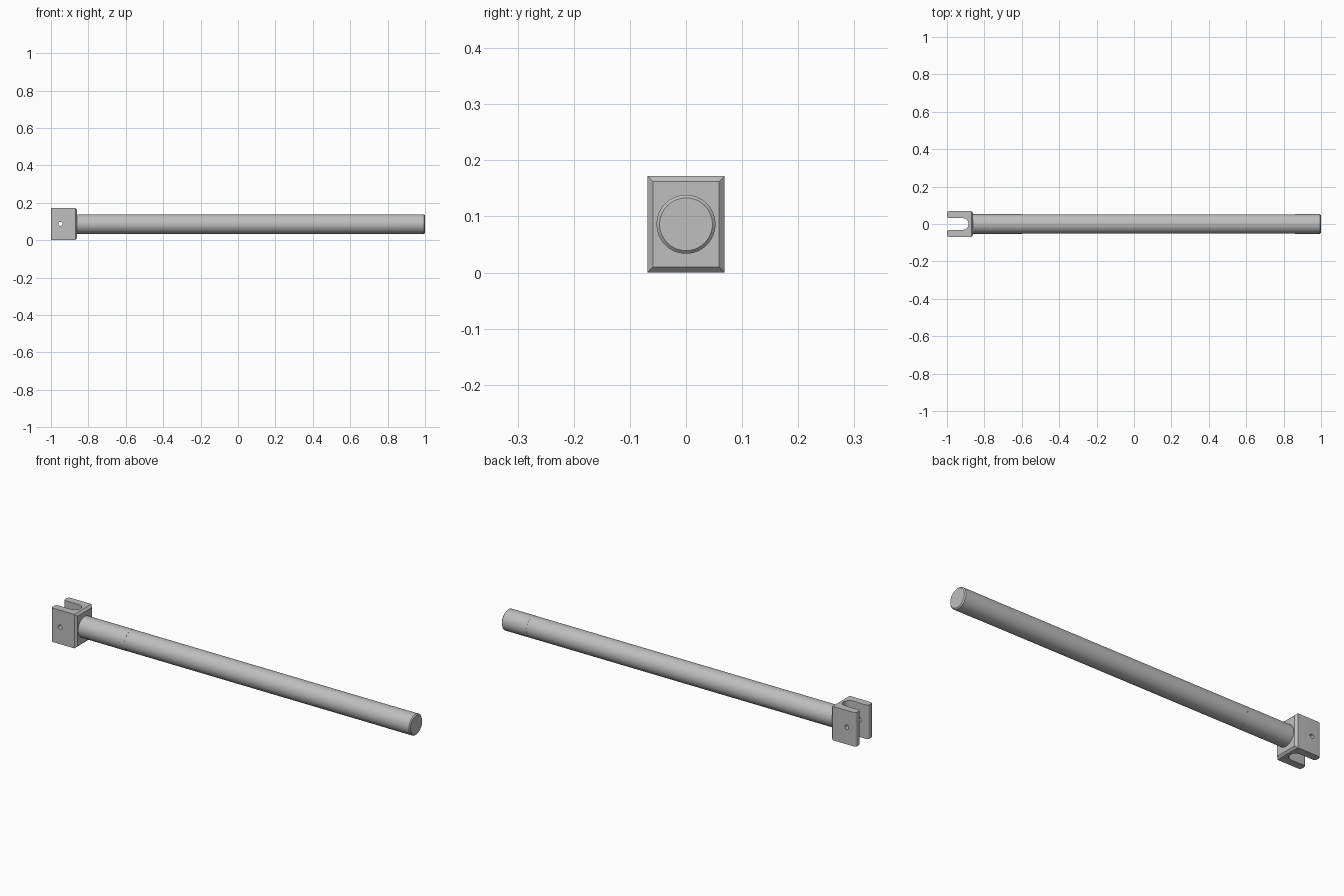
import bpy, bmesh, math
from mathutils import Matrix

cube = bpy.data.objects.get("Cube")
if cube:
    bpy.data.objects.remove(cube, do_unlink=True)

steel = bpy.data.materials.new("grey_steel")
steel.use_nodes = True
GREY = (0.52, 0.52, 0.52, 1)
steel.diffuse_color = GREY
steel.node_tree.nodes["Principled BSDF"].inputs["Base Color"].default_value = GREY

MID_Z = 0.086                                  # height of the shared axis
BACK, FACE, HALF_W = -1.0, -0.86, 0.069        # fork block extents
SLOT, SLOT_END, TIP = 0.031, -0.884, 0.013     # slot half width, end, tip rounding


def make(name, bm):
    bmesh.ops.recalc_face_normals(bm, faces=bm.faces)
    mesh = bpy.data.meshes.new(name)
    bm.to_mesh(mesh)
    bm.free()
    mesh.materials.append(steel)
    obj = bpy.data.objects.new(name, mesh)
    bpy.context.collection.objects.link(obj)
    return obj


def smooth(obj):
    bpy.ops.object.select_all(action="DESELECT")
    obj.select_set(True)
    bpy.context.view_layer.objects.active = obj
    bpy.ops.object.shade_smooth_by_angle(angle=math.radians(30))


def arc(cx, cy, r, start, end, steps):
    angles = [math.radians(start + (end - start) * i / steps) for i in range(steps + 1)]
    return [(cx + r * math.cos(a), cy + r * math.sin(a)) for a in angles]


# Fork block: chamfered towards the rod, rounded at the open end
bm = bmesh.new()
bmesh.ops.create_cube(bm, size=1, matrix=Matrix.Translation(((BACK + FACE) / 2, 0, MID_Z))
                      @ Matrix.Diagonal((FACE - BACK, HALF_W * 2, MID_Z * 2, 1)))
rim = [e for e in bm.edges if all(v.co.x > FACE - 0.01 for v in e.verts)]
bmesh.ops.bevel(bm, geom=rim, offset=0.01, segments=1, affect="EDGES")
tips = [e for e in bm.edges if all(v.co.x < BACK + 0.001 for v in e.verts)
        and abs(e.verts[0].co.z - e.verts[1].co.z) > 0.1]
bmesh.ops.bevel(bm, geom=tips, offset=TIP, segments=6, profile=0.5, affect="EDGES")
fork = make("fork_block", bm)

# Slot cutter: round inner end, flared mouth that rounds the prong tips
side = arc(BACK + TIP, SLOT + TIP, TIP, 180, 270, 6)
mouth = [(BACK - 0.05, SLOT + TIP)] + side
outline = mouth + arc(SLOT_END - SLOT, 0, SLOT, 90, -90, 20)
outline += [(x, -y) for x, y in reversed(mouth)]
bm = bmesh.new()
face = bm.faces.new([bm.verts.new((x, y, -0.1)) for x, y in outline])
top = bmesh.ops.extrude_face_region(bm, geom=[face])["geom"]
bmesh.ops.translate(bm, vec=(0, 0, 0.4), verts=[v for v in top if isinstance(v, bmesh.types.BMVert)])
slot_cutter = make("slot_cutter", bm)

# Pin hole cutter: crosses both prongs
bm = bmesh.new()
bmesh.ops.create_cone(bm, cap_ends=True, segments=24, radius1=0.011, radius2=0.011, depth=0.4,
                      matrix=Matrix.Translation((-0.95, 0, MID_Z + 0.001)) @ Matrix.Rotation(math.pi / 2, 4, "X"))
hole_cutter = make("pin_hole_cutter", bm)

for cutter in (slot_cutter, hole_cutter):
    mod = fork.modifiers.new(cutter.name, "BOOLEAN")
    mod.operation, mod.solver, mod.object = "DIFFERENCE", "EXACT", cutter
    bpy.context.view_layer.objects.active = fork
    bpy.ops.object.modifier_apply(modifier=mod.name)
    bpy.data.objects.remove(cutter, do_unlink=True)
smooth(fork)

# Rod: one turned profile with hairline seams and a chamfered end
R, r = 0.0525, 0.0521
profile = [(FACE - 0.005, 0), (FACE - 0.005, R), (-0.6, R), (-0.6, r), (0.86, r), (0.86, R),
           (0.995, R), (1.0, 0.047), (1.0, 0)]
bm = bmesh.new()
verts = [bm.verts.new((x, 0, MID_Z + rad)) for x, rad in profile]
edges = [bm.edges.new(pair) for pair in zip(verts, verts[1:])]
bmesh.ops.spin(bm, geom=verts + edges, cent=(0, 0, MID_Z), axis=(1, 0, 0),
               angle=math.tau, steps=64, use_merge=True)
bmesh.ops.remove_doubles(bm, verts=bm.verts, dist=0.00005)
smooth(make("rod", bm))
